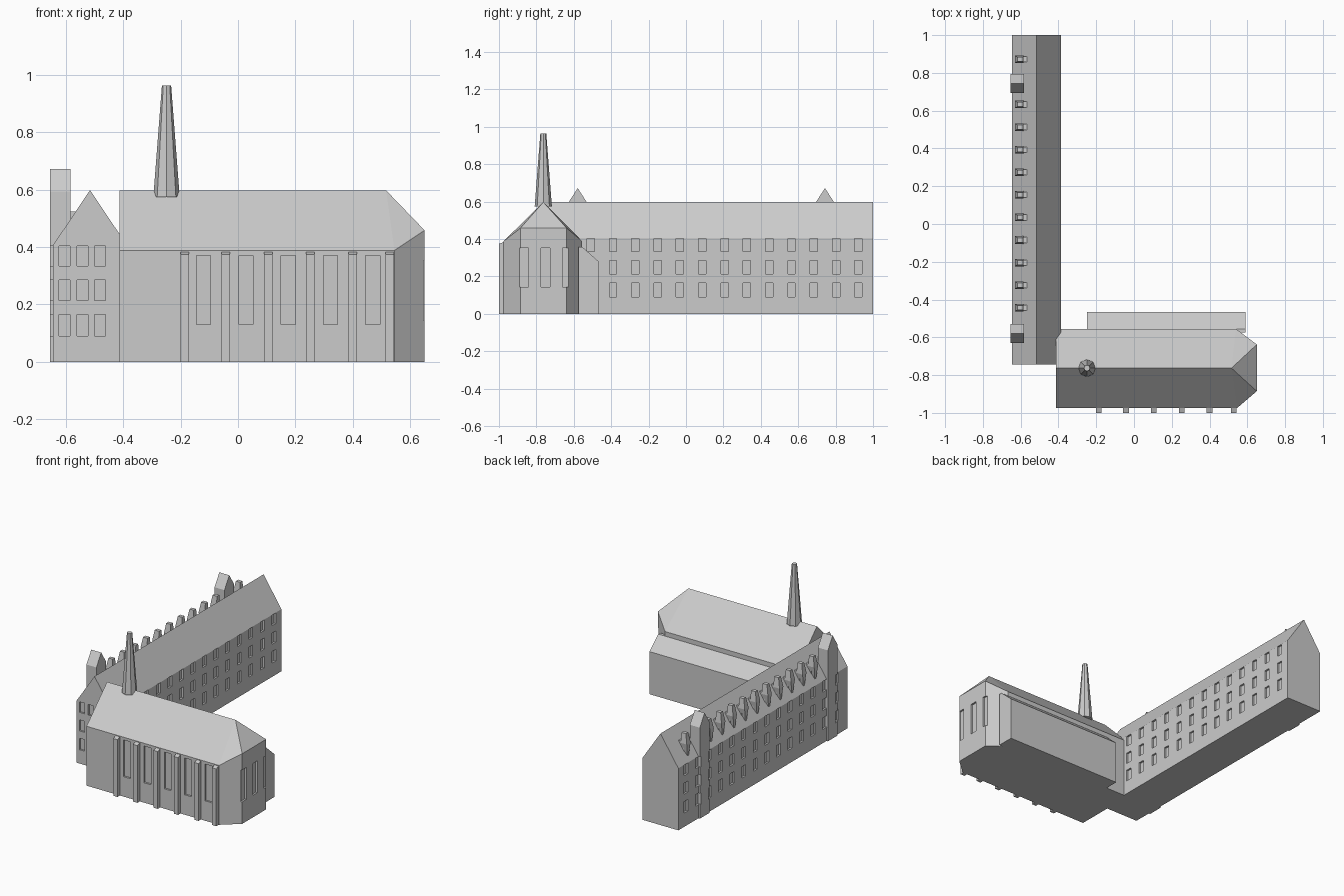
import bpy, bmesh
from mathutils import Vector

if "Cube" in bpy.data.objects:
    bpy.data.objects.remove(bpy.data.objects["Cube"])

stone = bpy.data.materials.new("pale_grey")
stone.diffuse_color = (0.6, 0.6, 0.6, 1)
stone.use_nodes = True
stone.node_tree.nodes["Principled BSDF"].inputs["Base Color"].default_value = stone.diffuse_color


def finish(name, bm):
    bmesh.ops.recalc_face_normals(bm, faces=bm.faces)
    me = bpy.data.meshes.new(name)
    bm.to_mesh(me)
    bm.free()
    me.materials.append(stone)
    ob = bpy.data.objects.new(name, me)
    bpy.context.collection.objects.link(ob)
    return ob


def hull(name, pts):
    """Solid spanned by a handful of corner points."""
    bm = bmesh.new()
    for p in pts:
        bm.verts.new(p)
    bmesh.ops.convex_hull(bm, input=bm.verts[:])
    bmesh.ops.dissolve_limit(bm, angle_limit=0.01, verts=bm.verts[:], edges=bm.edges[:])
    return finish(name, bm)


def prism(name, profile, axis, a, b):
    """Extrude a 2D profile along x (profile is y,z) or y (profile is x,z)."""
    bm = bmesh.new()
    place = (lambda p, t: (t, p[0], p[1])) if axis == 'x' else (lambda p, t: (p[0], t, p[1]))
    face = bm.faces.new([bm.verts.new(place(p, a)) for p in profile])
    moved = bmesh.ops.extrude_face_region(bm, geom=[face])['geom']
    step = Vector((b - a, 0, 0)) if axis == 'x' else Vector((0, b - a, 0))
    bmesh.ops.translate(bm, vec=step, verts=[v for v in moved if isinstance(v, bmesh.types.BMVert)])
    return finish(name, bm)


def boxes(name, ranges):
    """Several boxes in one mesh, each given as x0,x1,y0,y1,z0,z1."""
    bm = bmesh.new()
    for x0, x1, y0, y1, z0, z1 in ranges:
        vs = bmesh.ops.create_cube(bm, size=1)['verts']
        bmesh.ops.scale(bm, vec=(x1 - x0, y1 - y0, z1 - z0), verts=vs)
        bmesh.ops.translate(bm, vec=((x0 + x1) / 2, (y0 + y1) / 2, (z0 + z1) / 2), verts=vs)
    return finish(name, bm)


def carve(targets, ranges):
    """Sink window recesses into the targets."""
    cutter = boxes("window_cutter", ranges)
    cutter.hide_render = True
    for ob in targets:
        mod = ob.modifiers.new("windows", 'BOOLEAN')
        mod.operation = 'DIFFERENCE'
        mod.solver = 'EXACT'
        mod.object = cutter
        bpy.context.view_layer.objects.active = ob
        bpy.ops.object.modifier_apply(modifier=mod.name)
    bpy.data.objects.remove(cutter)


# Long wing with steep gabled roof
W, E, EAVE, RIDGE = -0.645, -0.386, 0.405, 0.598
MID = (W + E) / 2
wing = prism("long_wing", [(W, 0), (E, 0), (E, EAVE), (MID, RIDGE), (W, EAVE)], 'y', -0.745, 1.0)

# Two gabled bays on the outer side of the wing
bays = []
for y in (-0.579, 0.743):
    h = 0.05
    bays.append(prism("gabled_bay", [(y - h, 0), (y + h, 0), (y + h, 0.594), (y, 0.672), (y - h, 0.594)],
                      'x', -0.655, -0.583))

# Three storeys of windows on both long sides and the front gable
D = 0.012
cuts = []
for z0, z1 in ((0.09, 0.165), (0.213, 0.285), (0.334, 0.403)):
    for i in range(14):
        y = 0.922 - i * 0.1193
        cuts.append((W - 0.05, W + D, y - 0.02, y + 0.02, z0, z1))
        if i < 13:
            cuts.append((E - D, E + 0.05, y - 0.02, y + 0.02, z0, z1))
    for x in (-0.605, -0.542, -0.48):
        cuts.append((x - 0.019, x + 0.019, -0.8, -0.745 + D, z0, z1))
carve([wing] + bays, cuts)

# Row of tapered dormers on the outer roof slope
for i in range(12):
    if i == 1:
        continue  # the bay stands here
    y = 0.872 - i * 0.1196
    levels = ((0.42, -0.624, -0.60, 0.004), (0.515, -0.63, -0.585, 0.02), (0.58, -0.618, -0.587, 0.012))
    hull("dormer", [(x, y + s * w, z) for z, x0, x1, w in levels for x in (x0, x1) for s in (-1, 1)])
    boxes("dormer_back", [(-0.605, -0.566, y - 0.015, y + 0.015, 0.44, 0.524)])

# Church nave with a three-sided end and hipped roof
S, N, RY = -0.975, -0.555, -0.763
plan = [(-0.412, S, 0.388), (0.545, S, 0.388), (0.65, -0.885, 0.458),
        (0.65, -0.638, 0.458), (0.54, N, 0.388), (-0.412, N, 0.388)]
nave = hull("church_nave", plan + [(x, y, 0) for x, y, z in plan] +
            [(-0.412, RY, 0.597), (0.516, RY, 0.597)])

# Tall nave windows and the windows of the end wall
cuts = [(x - 0.025, x + 0.025, S - 0.05, S + D, 0.13, 0.37)
        for x in (-0.12, 0.028, 0.175, 0.322, 0.469)]
cuts += [(0.65 - D, 0.72, y - 0.023, y + 0.023, 0.144, 0.352) for y in (-0.866, -0.751, -0.636)]
carve([nave], cuts)

# Buttresses with sloped tops
for x in (-0.186, -0.042, 0.105, 0.252, 0.40, 0.528):
    prism("buttress", [(S + 0.01, 0), (-1.0, 0), (-1.0, 0.374), (S + 0.01, 0.387)], 'x', x - 0.015, x + 0.015)

# Lean-to aisle behind the nave
prism("side_aisle", [(N - 0.02, 0), (-0.465, 0), (-0.465, 0.278), (N, 0.358), (N - 0.02, 0.358)],
      'x', -0.248, 0.59)

# Eight-sided spire on the ridge
bpy.ops.mesh.primitive_cone_add(vertices=8, radius1=0.046, radius2=0.016, depth=0.389,
                                location=(-0.249, RY, 0.574 + 0.389 / 2))
spire = bpy.context.object
spire.name = "spire"
spire.data.materials.append(stone)
